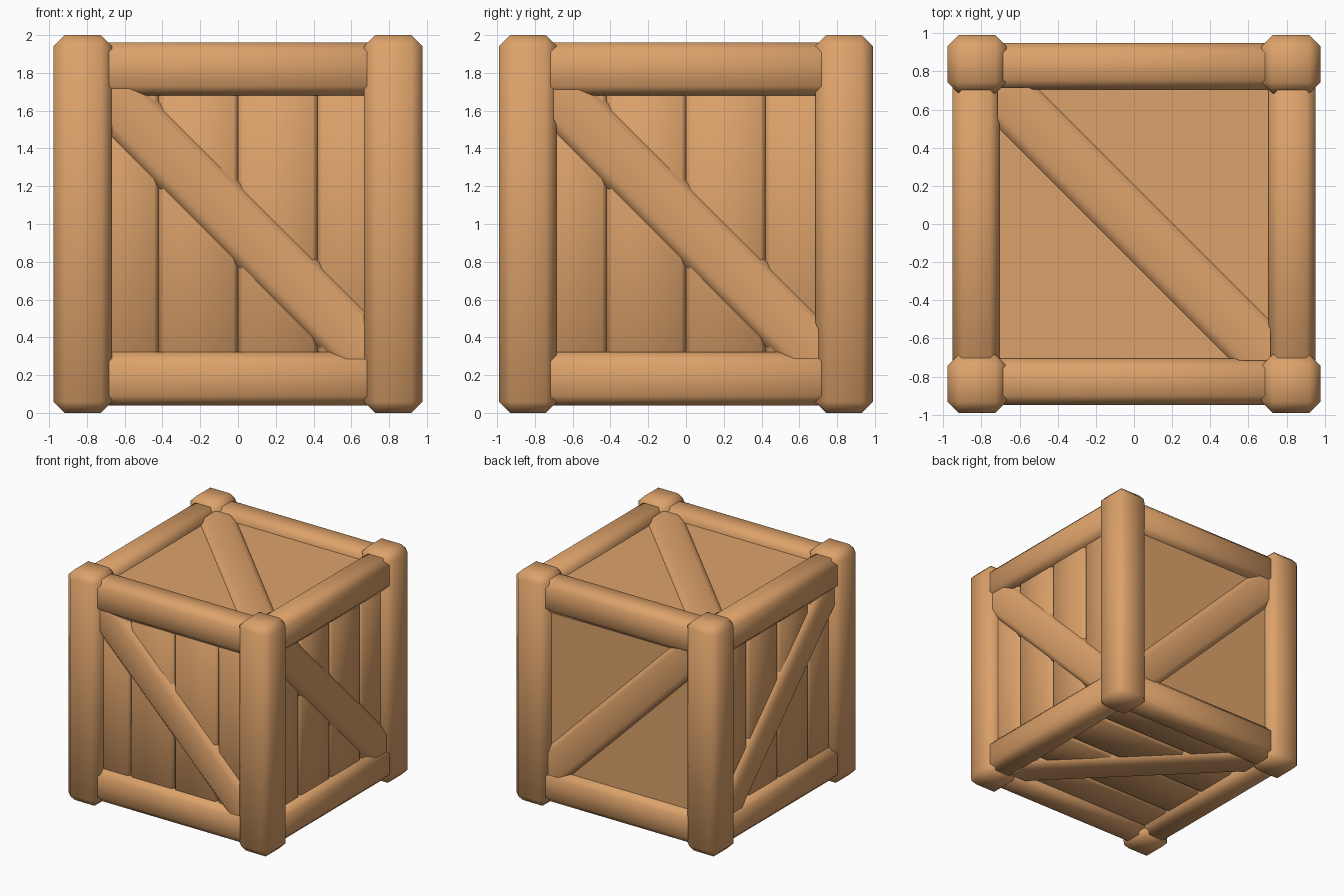
import bpy, bmesh, math
from mathutils import Matrix, Vector

if "Cube" in bpy.data.objects:
    bpy.data.objects.remove(bpy.data.objects["Cube"])

wood = bpy.data.materials.new("warm_wood")
wood.diffuse_color = (0.72, 0.36, 0.145, 1)
wood.use_nodes = True
wood.node_tree.nodes["Principled BSDF"].inputs["Base Color"].default_value = wood.diffuse_color


def beam(name, lo, hi, bevel, frame=Matrix(), spin=0.0, clip=None):
    """Box from lo to hi with chamfered, smooth-shaded edges, optionally spun and clipped square."""
    lo, hi = Vector(lo), Vector(hi)
    bm = bmesh.new()
    bmesh.ops.create_cube(bm, size=1, matrix=Matrix.Translation((lo + hi) / 2)
                          @ Matrix.Diagonal((*(hi - lo), 1)))
    if bevel:
        bmesh.ops.bevel(bm, geom=bm.edges[:], offset=bevel, segments=1,
                        affect='EDGES', profile=0.5)
    for f in bm.faces:
        f.smooth = bevel > 0
    bmesh.ops.transform(bm, matrix=Matrix.Rotation(spin, 4, 'Z'), verts=bm.verts)
    if clip:
        for d in ((1, 0, 0), (-1, 0, 0), (0, 1, 0), (0, -1, 0)):
            n = Vector(d)
            cut = bmesh.ops.bisect_plane(bm, geom=bm.verts[:] + bm.edges[:] + bm.faces[:],
                                         plane_co=n * clip, plane_no=n, clear_outer=True)
            edges = [e for e in cut["geom_cut"] if isinstance(e, bmesh.types.BMEdge)]
            for f in bmesh.ops.holes_fill(bm, edges=edges)["faces"]:
                f.smooth = False
    bmesh.ops.transform(bm, matrix=frame, verts=bm.verts)
    bmesh.ops.recalc_face_normals(bm, faces=bm.faces)
    mesh = bpy.data.meshes.new(name)
    bm.to_mesh(mesh)
    bm.free()
    mesh.materials.append(wood)
    ob = bpy.data.objects.new(name, mesh)
    bpy.context.collection.objects.link(ob)
    return ob


def side_frame(u, v, out):
    """Matrix taking (across, along, outward) to world, about the crate centre."""
    m = Matrix((u, v, out)).transposed().to_4x4()
    return Matrix.Translation((0, 0, 1)) @ m


# corner posts
for sx, xn in ((-1, "left"), (1, "right")):
    for sy, yn in ((-1, "front"), (1, "back")):
        xs = sorted((sx * 0.668, sx * 0.977))
        ys = sorted((sy * 0.685, sy * 0.99))
        beam(f"{yn}_{xn}_post", (xs[0], ys[0], 0), (xs[1], ys[1], 2), 0.058)

# top and bottom rails between the posts
for zn, z0, z1 in (("bottom", 0.04, 0.322), ("top", 1.68, 1.96)):
    for s, yn in ((-1, "front"), (1, "back")):
        ys = sorted((s * 0.705, s * 0.948))
        beam(f"{yn}_{zn}_rail", (-0.78, ys[0], z0), (0.78, ys[1], z1), 0.05)
    for s, xn in ((-1, "left"), (1, "right")):
        xs = sorted((s * 0.705, s * 0.952))
        beam(f"{xn}_{zn}_rail", (xs[0], -0.78, z0), (xs[1], 0.78, z1), 0.05)

# six sides: across, along, outward, diagonal direction, planked or plain
X, Y, Z = Vector((1, 0, 0)), Vector((0, 1, 0)), Vector((0, 0, 1))
sides = (("front", X, Z, -Y, -1, True), ("right", Y, Z, X, -1, True),
         ("left", -Y, Z, -X, 1, True), ("back", -X, Z, Y, 1, False),
         ("top", X, Y, Z, -1, False), ("bottom", Y, X, -Z, -1, True))
for name, u, v, out, turn, planked in sides:
    frame = side_frame(u, v, out)
    # wall panel, as four planks or one sheet
    if planked:
        for i in range(4):
            a = -0.84 + 0.42 * i
            beam(f"{name}_plank_{i + 1}", (a, -0.80, 0.80), (a + 0.42, 0.80, 0.89), 0.025, frame)
    else:
        beam(f"{name}_panel", (-0.80, -0.80, 0.80), (0.80, 0.80, 0.89), 0, frame)
    # diagonal brace
    beam(f"{name}_brace", (-1.3, -0.16, 0.76), (1.3, 0.16, 0.935), 0.06, frame,
         spin=turn * math.pi / 4, clip=0.717)
